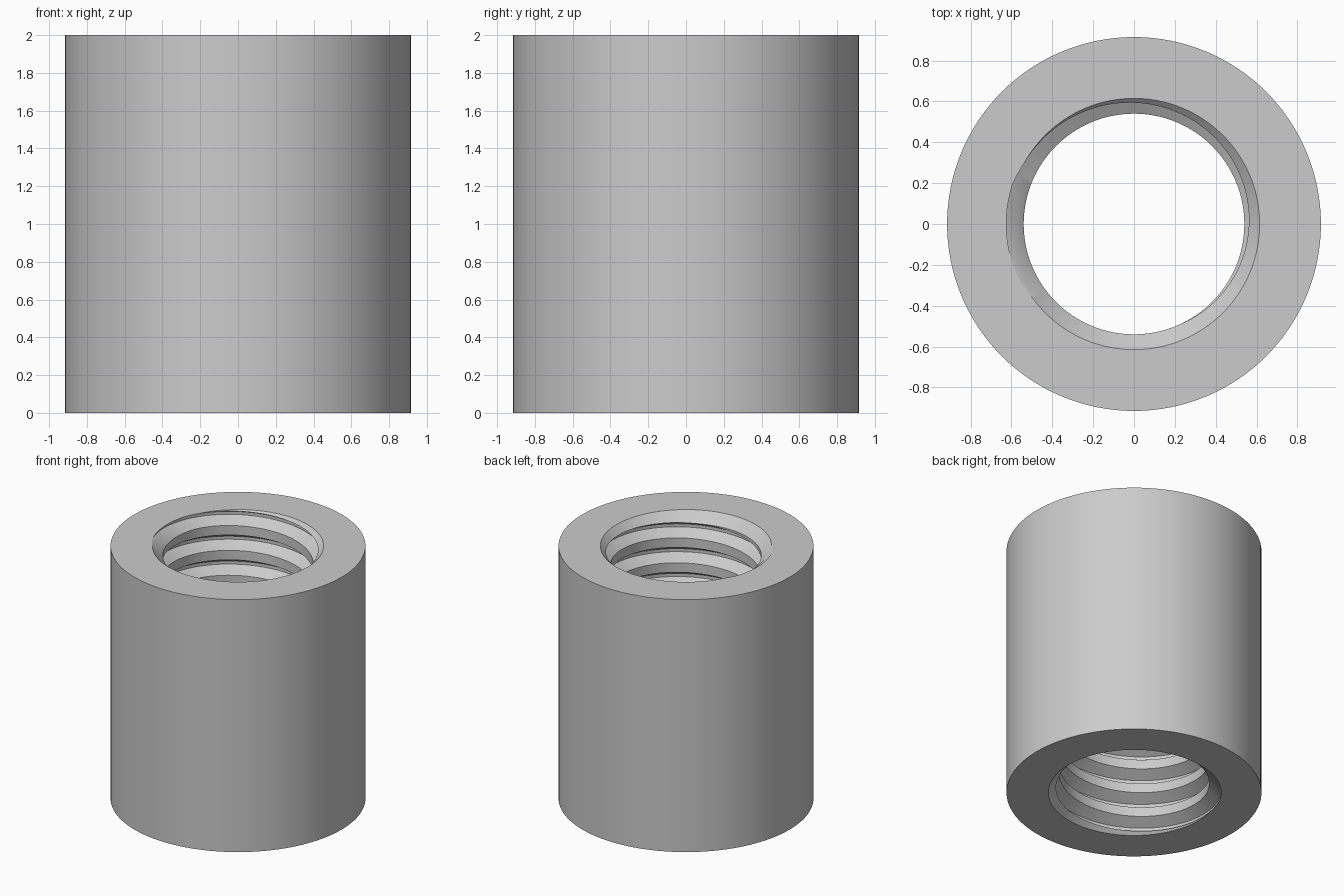
import bpy, bmesh
from math import cos, sin, pi, tan, radians, floor

cube = bpy.data.objects.get("Cube")
if cube:
    bpy.data.objects.remove(cube, do_unlink=True)

SEGMENTS = 128
OUTER, BORE, ROOT, RIM = 0.915, 0.54, 0.625, 0.615
HEIGHT, CHAMFER = 2.0, 0.075
PITCH, ROOT_HALF = 0.197, 0.012
FLANK = tan(radians(30))

steel = bpy.data.materials.new("plain grey")
steel.use_nodes = True
grey = (0.6, 0.6, 0.6, 1)
steel.diffuse_color = grey
steel.node_tree.nodes["Principled BSDF"].inputs["Base Color"].default_value = grey


def make_object(name, rings, closed):
    """Skin a list of equal rings of points, looping round or capping the ends."""
    bm = bmesh.new()
    loops = [[bm.verts.new(p) for p in ring] for ring in rings]
    n = len(loops[0])
    following = loops[1:] + loops[:1] if closed else loops[1:]
    for a, b in zip(loops, following):
        for i in range(n):
            j = (i + 1) % n
            bm.faces.new((a[i], a[j], b[j], b[i]))
    if not closed:
        bm.faces.new(loops[0])
        bm.faces.new(loops[-1])
    bmesh.ops.recalc_face_normals(bm, faces=bm.faces)
    mesh = bpy.data.meshes.new(name)
    bm.to_mesh(mesh)
    bm.free()
    mesh.materials.append(steel)
    obj = bpy.data.objects.new(name, mesh)
    bpy.context.collection.objects.link(obj)
    return obj


def ring_at(profile, angle, lift=0.0):
    return [(r * cos(angle), r * sin(angle), z + lift) for r, z in profile]


# Sleeve with a bore chamfered at both ends
sleeve_profile = [(BORE, CHAMFER), (RIM, 0), (OUTER, 0),
                  (OUTER, HEIGHT), (RIM, HEIGHT), (BORE, HEIGHT - CHAMFER)]
sleeve = make_object("threaded_sleeve",
                     [ring_at(sleeve_profile, 2 * pi * i / SEGMENTS) for i in range(SEGMENTS)],
                     closed=True)

# Right-handed helical groove, running past both ends
inner = 0.5
mouth = ROOT_HALF + (ROOT - inner) * FLANK
groove_profile = [(inner, -mouth), (ROOT, -ROOT_HALF), (ROOT, ROOT_HALF), (inner, mouth)]
top_centre = 1.924          # groove height at an angle of 45 degrees
rings = []
for i in range(-12 * SEGMENTS, 2 * SEGMENTS):
    angle = 2 * pi * (i + 0.5) / SEGMENTS
    lift = top_centre + PITCH * (angle - pi / 4) / (2 * pi)
    if -0.25 < lift < HEIGHT + 0.25:
        rings.append(ring_at(groove_profile, angle, lift))
groove = make_object("thread_cutter", rings, closed=False)
groove.hide_render = True

# Cut the thread, then discard the cutter
cut = sleeve.modifiers.new("thread", 'BOOLEAN')
cut.operation = 'DIFFERENCE'
cut.solver = 'EXACT'
cut.object = groove
bpy.ops.object.select_all(action='DESELECT')
bpy.context.view_layer.objects.active = sleeve
sleeve.select_set(True)
bpy.ops.object.modifier_apply(modifier=cut.name)
bpy.data.objects.remove(groove, do_unlink=True)

bpy.ops.object.shade_smooth_by_angle(angle=radians(25))
